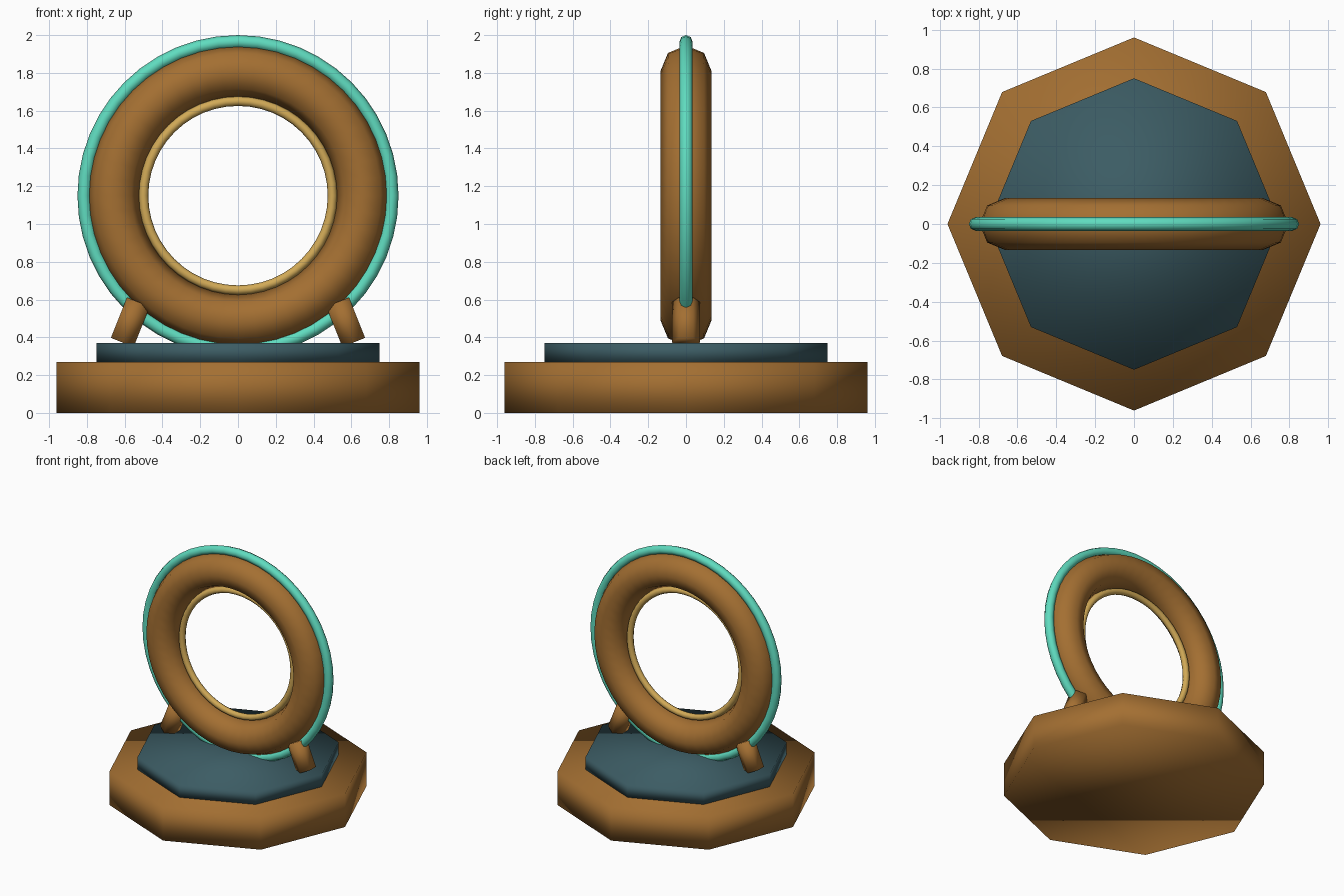
import bpy
import math

if "Cube" in bpy.data.objects:
    bpy.data.objects.remove(bpy.data.objects["Cube"])


def material(name, rgb):
    m = bpy.data.materials.new(name)
    m.diffuse_color = (*rgb, 1.0)
    m.use_nodes = True
    m.node_tree.nodes["Principled BSDF"].inputs["Base Color"].default_value = m.diffuse_color
    return m


BRONZE = material("bronze_brown", (0.37, 0.16, 0.032))
SLATE = material("slate_blue", (0.045, 0.107, 0.127))
TEAL = material("glowing_teal", (0.115, 0.71, 0.52))
GOLD = material("pale_gold", (0.64, 0.40, 0.095))
RING_Z = 1.15


def finish(name, mat):
    ob = bpy.context.object
    ob.name = name
    ob.data.materials.append(mat)
    bpy.ops.object.shade_smooth()
    return ob


def slab(name, radius, z0, z1, mat):
    bpy.ops.mesh.primitive_cylinder_add(
        vertices=8, radius=radius, depth=z1 - z0, location=(0, 0, (z0 + z1) / 2))
    return finish(name, mat)


def ring(name, major, minor, mat):
    bpy.ops.mesh.primitive_torus_add(
        major_radius=major, minor_radius=minor, major_segments=48, minor_segments=8,
        location=(0, 0, RING_Z), rotation=(math.pi / 2, 0, 0))
    return finish(name, mat)


# Stepped octagonal pedestal
slab("pedestal_base", 0.96, 0.0, 0.27, BRONZE)
slab("pedestal_plate", 0.75, 0.27, 0.37, SLATE)

# Upright concentric rings
ring("main_ring", 0.66, 0.135, BRONZE)
ring("outer_glow_ring", 0.815, 0.035, TEAL)
ring("inner_trim_ring", 0.50, 0.025, GOLD)

# Slanted hexagonal struts, leaning in towards the ring
for side, label in ((-1, "left"), (1, "right")):
    bpy.ops.mesh.primitive_cylinder_add(
        vertices=6, radius=0.075, depth=0.23,
        location=(side * 0.57, 0, 0.48), rotation=(0, -side * 0.38, 0))
    finish(label + "_strut", BRONZE)
